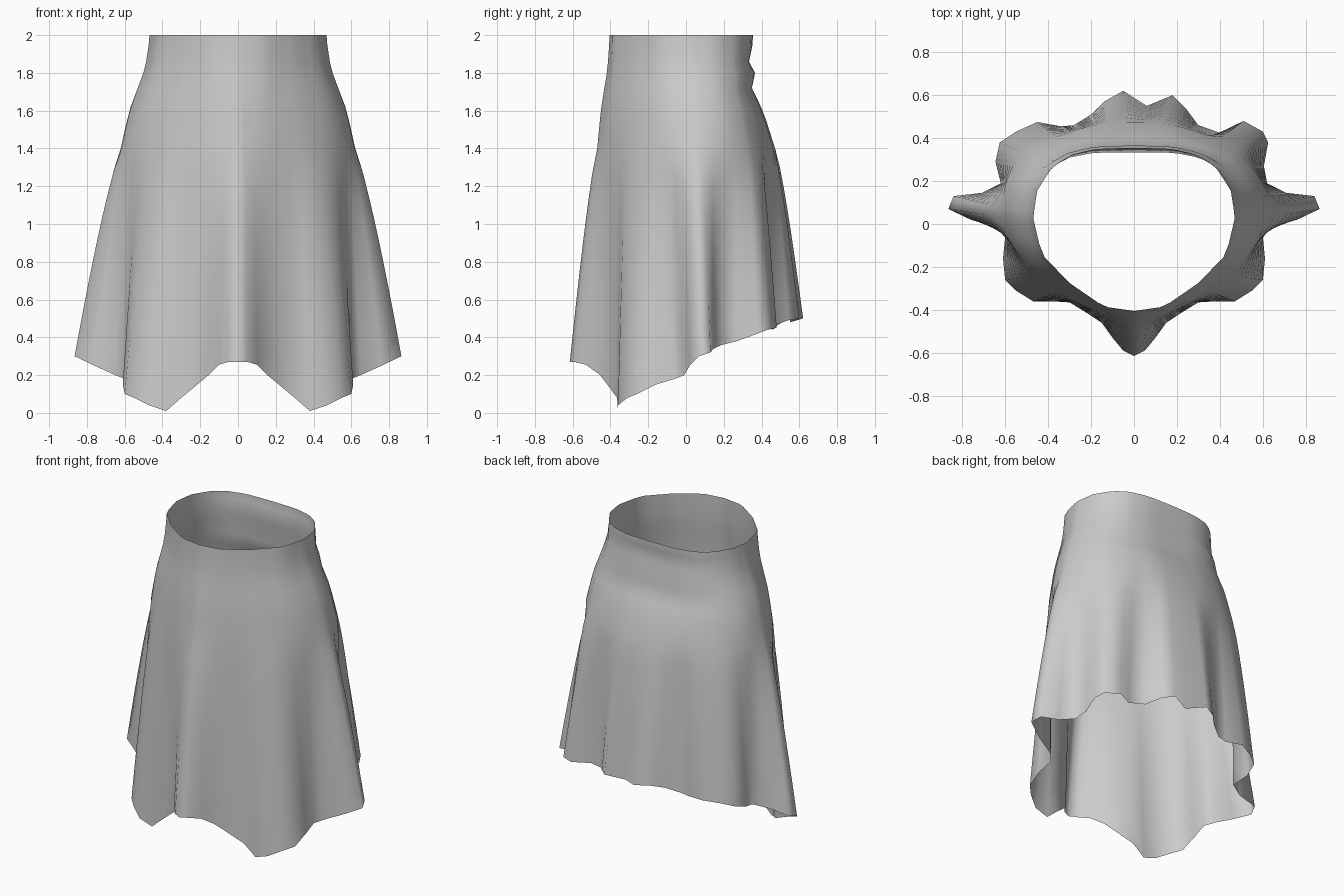
import bpy, math

if "Cube" in bpy.data.objects:
    bpy.data.objects.remove(bpy.data.objects["Cube"])

# Half outlines (front centre -> right side -> back centre), mirrored when sampled
WAIST = [(0, -.405), (.14, -.385), (.3, -.275), (.43, -.14), (.47, .03),
         (.45, .16), (.38, .265), (.3, .32), (.18, .35), (0, .355)]
HIP = [(0, -.47), (.12, -.435), (.25, -.375), (.38, -.30), (.5, -.2), (.58, -.08),
       (.625, .06), (.595, .2), (.51, .32), (.38, .4), (.2, .46), (0, .475)]

# Hem: x, y, z along the folds (front and side half is mirrored)
FRONT = [(0, -.615, .27), (.05, -.59, .27), (.10, -.53, .255), (.15, -.46, .205),
         (.21, -.42, .155), (.30, -.365, .08), (.38, -.36, .01), (.47, -.36, .04),
         (.55, -.31, .08), (.60, -.26, .10), (.61, -.16, .15), (.60, -.06, .18),
         (.65, -.01, .2), (.76, .02, .25), (.865, .07, .30), (.84, .13, .32),
         (.71, .145, .34), (.62, .19, .36)]
BACK_RIGHT = [(.605, .27, .38), (.625, .38, .42), (.60, .43, .44), (.51, .48, .45),
              (.40, .425, .45), (.30, .46, .46), (.24, .54, .49), (.18, .60, .5),
              (.06, .55, .48), (-.05, .62, .5)]
BACK_LEFT = [(-.14, .57, .5), (-.20, .51, .48), (-.28, .46, .45), (-.34, .455, .44),
             (-.45, .475, .45), (-.55, .43, .44), (-.625, .38, .42), (-.645, .29, .39)]
HEM = FRONT + BACK_RIGHT + BACK_LEFT + [(-x, y, z) for x, y, z in FRONT[:0:-1]]

# Upper levels: height, waist-to-hip blend, crease offset at the back
LEVELS = [(2, 0, 0), (1.95, .03, -.005), (1.86, .12, -.035), (1.8, .22, -.015),
          (1.72, .42, -.055), (1.62, .66, -.035), (1.55, .78, -.022), (1.4, 1, 0)]
DRAPE_STEPS = 9


def sample(outline, ang):
    """Point on a mirrored outline at angle ang (0 = front, pi = back)."""
    side = 1 if ang <= math.pi else -1
    a = min(ang, 2 * math.pi - ang)
    angles = [math.atan2(x, -y) for x, y in outline]
    for (p, q, a0, a1) in zip(outline, outline[1:], angles, angles[1:]):
        if a <= a1 + 1e-6:
            u = (a - a0) / (a1 - a0)
            return side * (p[0] + (q[0] - p[0]) * u), p[1] + (q[1] - p[1]) * u
    return side * outline[-1][0], outline[-1][1]


# Column angles: mix of true hem angle and distance walked along the hem
n = len(HEM)
walk = [0]
for i in range(n):
    p, q = HEM[i], HEM[(i + 1) % n]
    walk.append(walk[-1] + math.hypot(q[0] - p[0], q[1] - p[1]))
columns = []
for i, (x, y, z) in enumerate(HEM):
    true = math.atan2(x, -y) % (2 * math.pi)
    columns.append(.6 * true + .4 * 2 * math.pi * walk[i] / walk[-1])

# Fitted waist and hip rings
verts = []
for z, f, crease in LEVELS:
    for a in columns:
        (wx, wy), (hx, hy) = sample(WAIST, a), sample(HIP, a)
        back = max(0, -math.cos(a)) ** 1.5
        verts.append((wx + (hx - wx) * f, wy + (hy - wy) * f + crease * back, z))

# Draped rings opening into folds towards the uneven hem
for s in range(1, DRAPE_STEPS + 1):
    t = s / DRAPE_STEPS
    e = t ** .8
    for a, (bx, by, bz) in zip(columns, HEM):
        hx, hy = sample(HIP, a)
        verts.append((hx + (bx - hx) * e, hy + (by - hy) * e, 1.4 + (bz - 1.4) * t))

rings = len(LEVELS) + DRAPE_STEPS
faces = [((r + 1) * n + i, (r + 1) * n + (i + 1) % n, r * n + (i + 1) % n, r * n + i)
         for r in range(rings - 1) for i in range(n)]

# Open cloth surface, smooth shaded
mesh = bpy.data.meshes.new("skirt")
mesh.from_pydata(verts, [], faces)
mesh.update()
for p in mesh.polygons:
    p.use_smooth = True
skirt = bpy.data.objects.new("skirt", mesh)
bpy.context.collection.objects.link(skirt)
